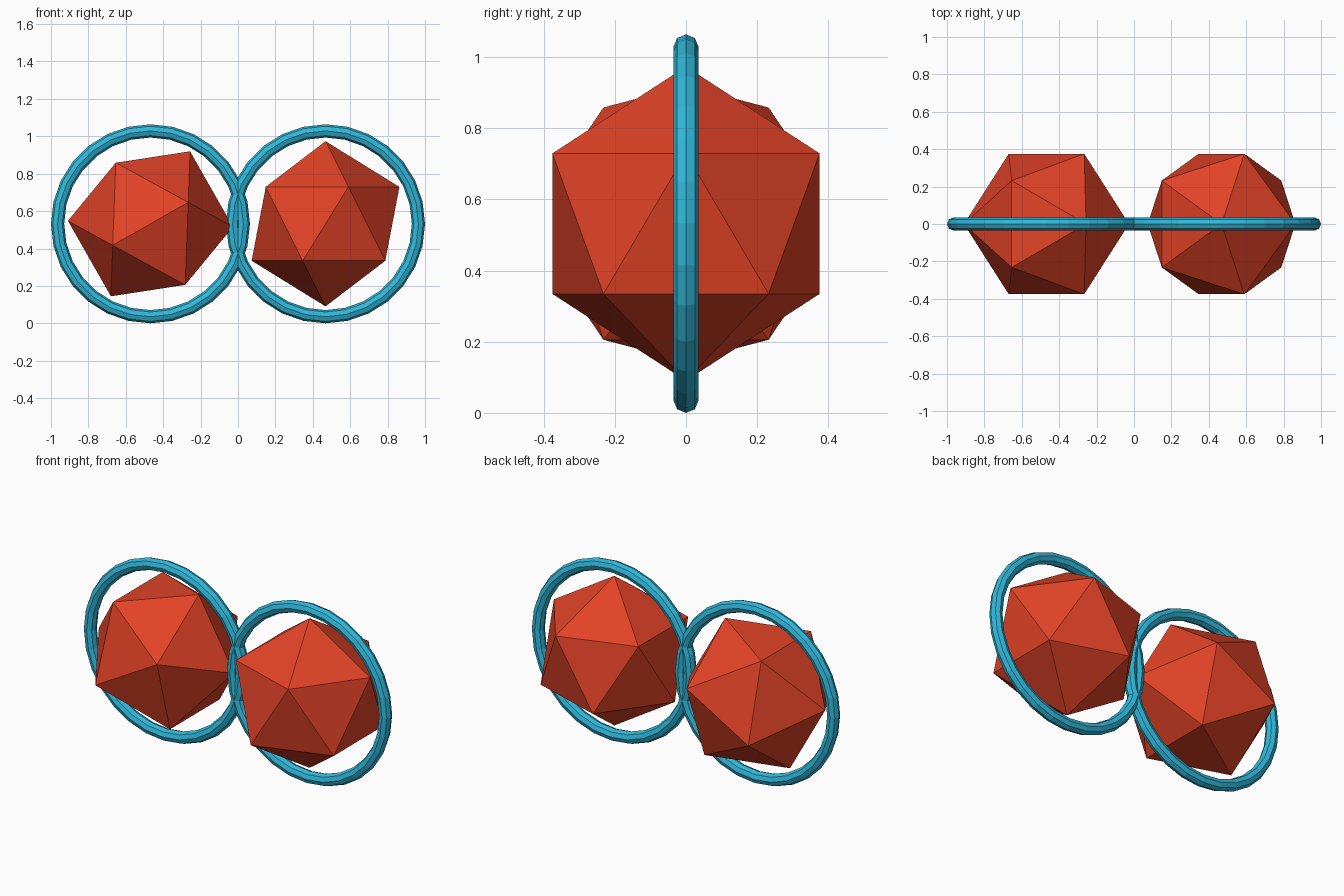
import bpy
from math import radians

cube = bpy.data.objects.get("Cube")
if cube:
    bpy.data.objects.remove(cube, do_unlink=True)


def make_material(name, rgb):
    mat = bpy.data.materials.new(name)
    mat.use_nodes = True
    color = (*rgb, 1.0)
    mat.diffuse_color = color
    mat.node_tree.nodes["Principled BSDF"].inputs["Base Color"].default_value = color
    return mat


def finish(name, mat):
    obj = bpy.context.object
    obj.name = name
    obj.data.materials.append(mat)
    bpy.ops.object.shade_flat()


red = make_material("red", (0.76, 0.055, 0.02))
teal = make_material("teal", (0.03, 0.48, 0.70))

GEM_RADIUS = 0.4415
RING_RADIUS = 0.4967
TUBE_RADIUS = 0.0353
OFFSET = 1 - RING_RADIUS - TUBE_RADIUS
HEIGHT = RING_RADIUS + TUBE_RADIUS

# One faceted gem inside an upright ring per side; the right gem is tilted
for side, x, tilt in (("left", OFFSET, 0.0), ("right", -OFFSET, 0.5)):
    bpy.ops.mesh.primitive_ico_sphere_add(
        subdivisions=1, radius=GEM_RADIUS,
        location=(x, 0, HEIGHT), rotation=(0, tilt, 0))
    finish(side + "_gem", red)

    bpy.ops.mesh.primitive_torus_add(
        major_segments=28, minor_segments=8,
        major_radius=RING_RADIUS, minor_radius=TUBE_RADIUS,
        location=(x, 0, HEIGHT), rotation=(radians(90), 0, 0))
    finish(side + "_ring", teal)
